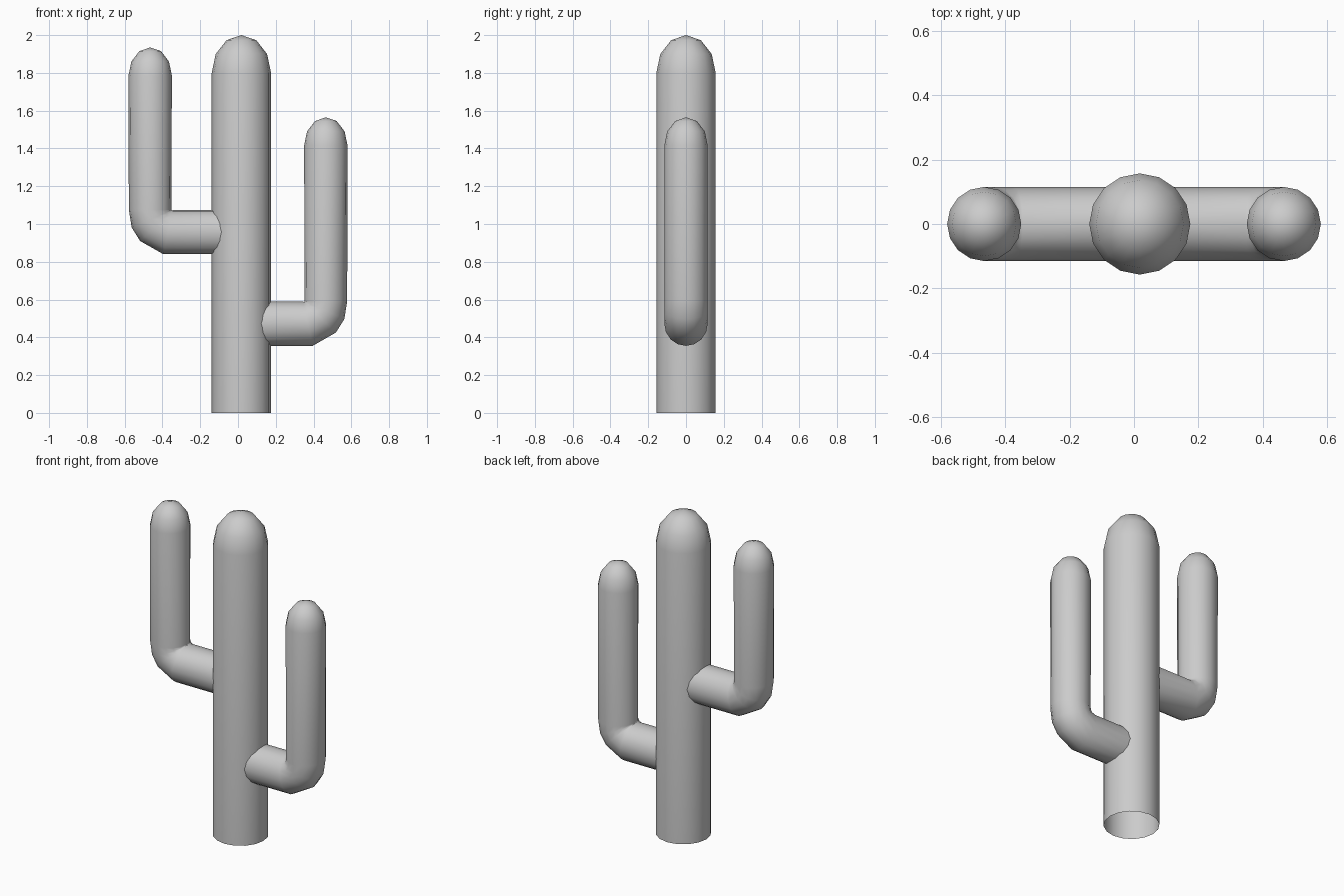
import bpy, bmesh
from math import sin, cos, pi, sqrt, radians
from mathutils import Vector

if "Cube" in bpy.data.objects:
    bpy.data.objects.remove(bpy.data.objects["Cube"])

SIDES = 16
TRUNK_X, TRUNK_R = 0.018, 0.157
ARM_R = 0.115


def loft(name, rings, tip):
    """Skin a list of rings, closed with a fan to the tip and open at the start."""
    bm = bmesh.new()
    loops = [[bm.verts.new(p) for p in ring] for ring in rings]
    top = bm.verts.new(tip)
    for i in range(SIDES):
        j = (i + 1) % SIDES
        for a, b in zip(loops, loops[1:]):
            bm.faces.new((a[i], a[j], b[j], b[i]))
        bm.faces.new((loops[-1][i], loops[-1][j], top))
    bmesh.ops.recalc_face_normals(bm, faces=bm.faces)
    mesh = bpy.data.meshes.new(name)
    bm.to_mesh(mesh)
    bm.free()
    obj = bpy.data.objects.new(name, mesh)
    bpy.context.collection.objects.link(obj)
    bpy.context.view_layer.objects.active = obj
    obj.select_set(True)
    bpy.ops.object.shade_smooth_by_angle(angle=radians(60))
    obj.select_set(False)


def ring(inner, outer, ry):
    """Elliptical ring spanning two (x, z) points, with half-width ry along y."""
    a, b = Vector((inner[0], 0, inner[1])), Vector((outer[0], 0, outer[1]))
    mid, u = (a + b) / 2, (b - a) / 2
    return [mid + u * cos(t) + Vector((0, ry * sin(t), 0))
            for t in (2 * pi * i / SIDES for i in range(SIDES))]


def dome(x, z, r, h):
    """Rings of a rounded end in three steps."""
    return [ring((x - r * cos(t), z + h * sin(t)), (x + r * cos(t), z + h * sin(t)), r * cos(t))
            for t in (0, pi / 6, pi / 3)]


# Trunk, open underneath
base = ring((TRUNK_X - TRUNK_R, 0), (TRUNK_X + TRUNK_R, 0), TRUNK_R)
loft("trunk", [base] + dome(TRUNK_X, 1.8, TRUNK_R, 0.2), (TRUNK_X, 0, 2.0))


def arm(name, side, z, top):
    """Arm leaving the trunk at height z, bending up around its inner corner."""
    # Root ring follows the trunk surface
    root = ring((0, z + ARM_R + 0.002), (0, z - ARM_R - 0.002), ARM_R)
    for p in root:
        p.x = TRUNK_X + side * (sqrt(TRUNK_R ** 2 - p.y ** 2) - 0.006)
    # Elbow fans round the inner corner
    elbow = [((0.345, 0.117), (0.395, -0.117)), ((0.350, 0.115), (0.518, -0.047)),
             ((0.352, 0.115), (0.563, 0.025)), ((0.353, 0.118), (0.578, 0.12))]
    rings = [root] + [ring((side * i[0], z + i[1]), (side * o[0], z + o[1]), ARM_R)
                      for i, o in elbow]
    x = side * 0.465
    cap = dome(x, top - 0.15, ARM_R, 0.15)
    if side < 0:  # keep vertex order aligned with the elbow
        cap = [[Vector((2 * x - p.x, p.y, p.z)) for p in r] for r in cap]
    loft(name, rings + cap, (x, 0, top))


# Arms
arm("right_arm", 1, 0.472, 1.565)
arm("left_arm", -1, 0.957, 1.935)
